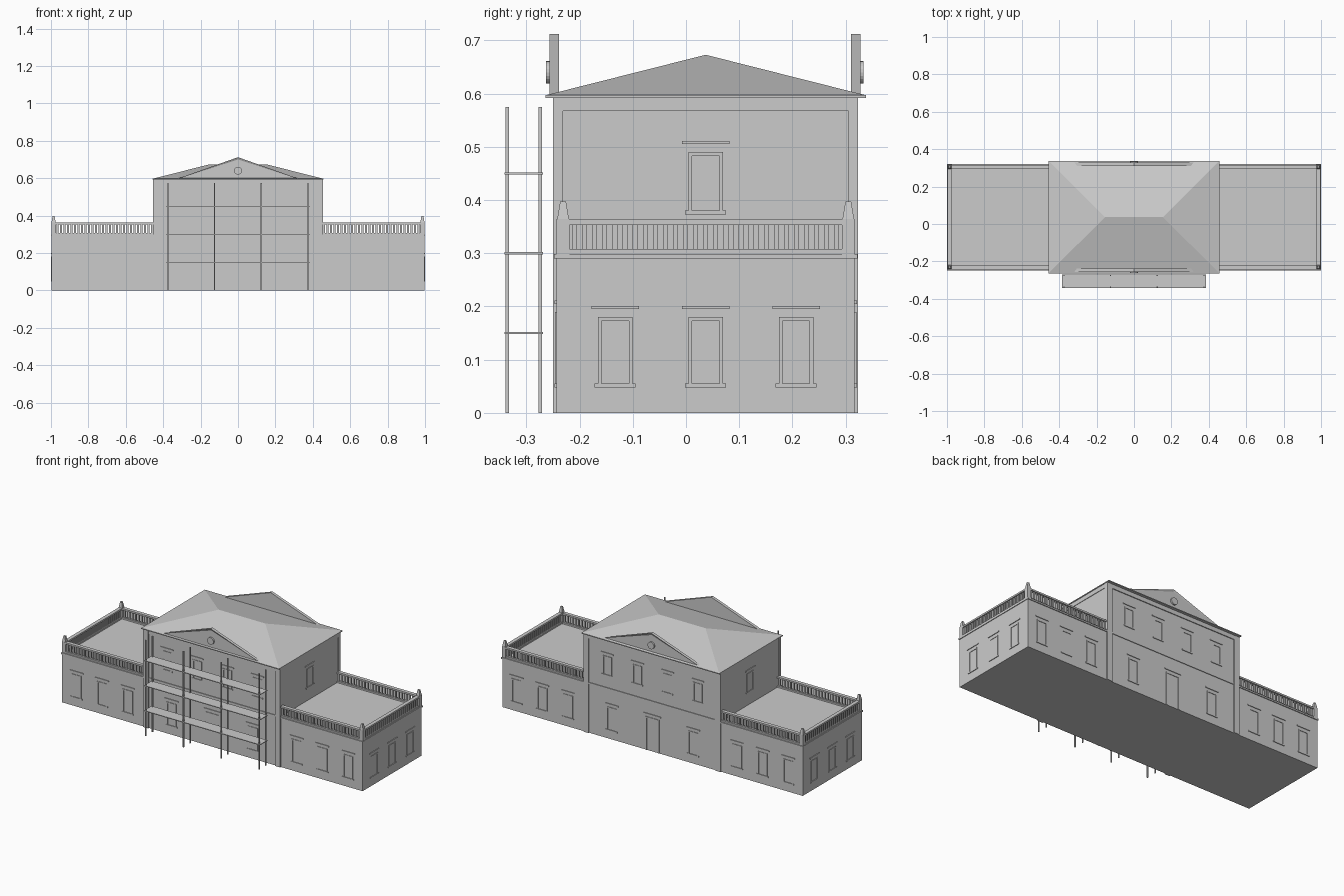
import bpy, bmesh, math
from mathutils import Matrix, Vector

if "Cube" in bpy.data.objects:
    bpy.data.objects.remove(bpy.data.objects["Cube"])

STONE = bpy.data.materials.new("pale_grey_stone")
STONE.use_nodes = True
GREY = (0.6, 0.6, 0.6, 1)
STONE.diffuse_color = GREY
STONE.node_tree.nodes["Principled BSDF"].inputs["Base Color"].default_value = GREY

MID = 0.037                      # depth centre of the house
FRONT, BACK = -0.243, 0.317      # wall planes
WING_TOP, EAVES = 0.297, 0.595
SIDE = 0.45                      # half width of the main block


def box(bm, x0, x1, y0, y1, z0, z1):
    size = Vector((x1 - x0, y1 - y0, z1 - z0))
    mid = Vector((x0 + x1, y0 + y1, z0 + z1)) / 2
    m = Matrix.Translation(mid) @ Matrix.Diagonal((*size, 1))
    return bmesh.ops.create_cube(bm, size=1, matrix=m)["verts"]


def finish(name, bm):
    bmesh.ops.recalc_face_normals(bm, faces=bm.faces)
    mesh = bpy.data.meshes.new(name)
    bm.to_mesh(mesh)
    bm.free()
    mesh.materials.append(STONE)
    ob = bpy.data.objects.new(name, mesh)
    bpy.context.collection.objects.link(ob)
    return ob


def boxes(name, items):
    bm = bmesh.new()
    for b in items:
        box(bm, *b)
    return finish(name, bm)


# Main block with corner pilasters, string course and cornice
boxes("main_block", [(-SIDE, SIDE, FRONT, BACK, 0, EAVES)])
pilasters = []
for s in (-1, 1):
    x0, x1 = sorted((s * (SIDE - 0.03), s * (SIDE + 0.004)))
    pilasters += [(x0, x1, FRONT - 0.007, FRONT + 0.012, 0, EAVES),
                  (x0, x1, BACK - 0.012, BACK + 0.006, 0, EAVES)]
boxes("corner_pilasters", pilasters)
boxes("string_course", [(-SIDE, SIDE, FRONT - 0.004, BACK + 0.004, 0.293, 0.303)])
boxes("cornice", [(-SIDE - 0.003, SIDE + 0.003, FRONT - 0.005, BACK + 0.005, 0.567, EAVES)])

# Hipped roof on a thin eaves slab
bm = bmesh.new()
box(bm, -0.457, 0.457, -0.264, 0.338, 0.592, 0.597)
roof = box(bm, -0.457, 0.457, -0.264, 0.338, 0.597, 0.673)
for v in roof:
    if v.co.z > 0.65:
        v.co.x = math.copysign(0.155, v.co.x)
        v.co.y = MID
bmesh.ops.remove_doubles(bm, verts=roof, dist=0.0001)
finish("hipped_roof", bm)

# Pediments: triangular slabs with a sunk centre and a roundel
for name, y_out, y_in in (("front", -0.257, -0.239), ("back", 0.328, 0.31)):
    out = 1 if y_out > 0 else -1
    bm = bmesh.new()
    tri = [(-0.33, 0.595), (0.33, 0.595), (0, 0.712)]
    face = bm.faces.new([bm.verts.new((x, y_out, z)) for x, z in tri])
    rear = [bm.verts.new((x, y_in, z)) for x, z in tri]
    bm.faces.new(rear[::-1])
    edge = list(face.verts)
    for i in range(3):
        j = (i + 1) % 3
        bm.faces.new((edge[j], edge[i], rear[i], rear[j]))
    bmesh.ops.recalc_face_normals(bm, faces=bm.faces)
    bmesh.ops.inset_individual(bm, faces=[face], thickness=0.012, depth=-0.004)
    finish(name + "_pediment", bm)
    bm = bmesh.new()
    m = Matrix.Translation((0, y_out + out * 0.001, 0.64)) @ Matrix.Rotation(math.pi / 2, 4, "X")
    bmesh.ops.create_cone(bm, cap_ends=True, segments=20, radius1=0.021,
                          radius2=0.021, depth=0.01, matrix=m)
    finish(name + "_roundel", bm)


def baluster_row(bm, start, end, axis, across):
    # Bottom rail, top rail and evenly spaced square balusters
    def bar(a0, a1, half, z0, z1):
        if axis == "x":
            box(bm, a0, a1, across - half, across + half, z0, z1)
        else:
            box(bm, across - half, across + half, a0, a1, z0, z1)
    bar(start, end, 0.01, WING_TOP, 0.308)
    bar(start, end, 0.011, 0.353, 0.363)
    count = round((end - start) / 0.0188)
    step = (end - start) / count
    for i in range(count):
        c = start + (i + 0.5) * step
        bar(c - 0.0045, c + 0.0045, 0.0045, 0.308, 0.353)


# Wings, each with a balustrade on three sides and corner finials
RAIL_F, RAIL_B = FRONT + 0.012, BACK - 0.012
for name, s in (("left", 1), ("right", -1)):
    a, b = sorted((s * 0.44, s * 0.996))
    boxes(name + "_wing", [(a, b, FRONT, BACK, 0, WING_TOP)])
    a, b = sorted((s * 0.44, s))
    boxes(name + "_wing_band", [(a, b, FRONT - 0.005, BACK + 0.005, 0.29, 0.299)])
    bm = bmesh.new()
    a, b = sorted((s * SIDE, s * 0.974))
    for y in (RAIL_F, RAIL_B):
        baluster_row(bm, a, b, "x", y)
    baluster_row(bm, RAIL_F + 0.012, RAIL_B - 0.012, "y", s * 0.986)
    finish(name + "_balustrade", bm)
    bm = bmesh.new()
    for y in (RAIL_F, RAIL_B):
        x = s * 0.986
        box(bm, x - 0.012, x + 0.012, y - 0.012, y + 0.012, WING_TOP, 0.364)
        for v in box(bm, x - 0.011, x + 0.011, y - 0.011, y + 0.011, 0.364, 0.397):
            if v.co.z > 0.38:
                v.co.x = x + (v.co.x - x) * 0.5
                v.co.y = y + (v.co.y - y) * 0.5
    finish(name + "_corner_finials", bm)


def frame(bm, wall, c, w, z0, z1):
    # Raised surround: jambs, lintel hood and sill on a wall plane
    axis, plane, out = wall
    p0, p1 = sorted((plane - out * 0.003, plane + out * 0.003))
    q0, q1 = sorted((plane - out * 0.003, plane + out * 0.004))
    h = w / 2
    bars = [(c - h, c - h + 0.007, z0, z1, p0, p1), (c + h - 0.007, c + h, z0, z1, p0, p1),
            (c - h, c + h, z1 - 0.007, z1, p0, p1),
            (c - h - 0.012, c + h + 0.012, z1 + 0.015, z1 + 0.021, q0, q1)]
    if z0 > 0.01:
        bars.append((c - h - 0.006, c + h + 0.006, z0 - 0.007, z0, q0, q1))
    for a0, a1, b0, b1, d0, d1 in bars:
        if axis == "x":
            box(bm, a0, a1, d0, d1, b0, b1)
        else:
            box(bm, d0, d1, a0, a1, b0, b1)


# Window and door surrounds on the long walls
for name, wall in (("front", ("x", FRONT, -1)), ("back", ("x", BACK, 1))):
    bm = bmesh.new()
    for s in (-1, 1):
        for x in (0.1, 0.3):
            frame(bm, wall, s * x, 0.06, 0.38, 0.49)
        for x in (0.27, 0.56, 0.73, 0.9):
            frame(bm, wall, s * x, 0.065, 0.055, 0.19)
    frame(bm, wall, 0, 0.09, 0, 0.2)
    finish(name + "_window_surrounds", bm)

# Surrounds on the end walls
for name, s in (("left", 1), ("right", -1)):
    bm = bmesh.new()
    for dy in (-0.17, 0, 0.17):
        frame(bm, ("y", s * 0.996, s), MID + dy, 0.065, 0.055, 0.18)
    frame(bm, ("y", s * SIDE, s), MID, 0.065, 0.38, 0.49)
    finish(name + "_window_surrounds", bm)

# Scaffold: paired poles with three walkways
poles = [(x - 0.003, x + 0.003, y - 0.003, y + 0.003, 0, 0.575)
         for x in (-0.375, -0.126, 0.124, 0.375) for y in (-0.336, -0.274)]
boxes("scaffold_poles", poles)
boxes("scaffold_walkways", [(-0.384, 0.384, -0.341, -0.269, z - 0.002, z + 0.002)
                            for z in (0.15, 0.3, 0.45)])
